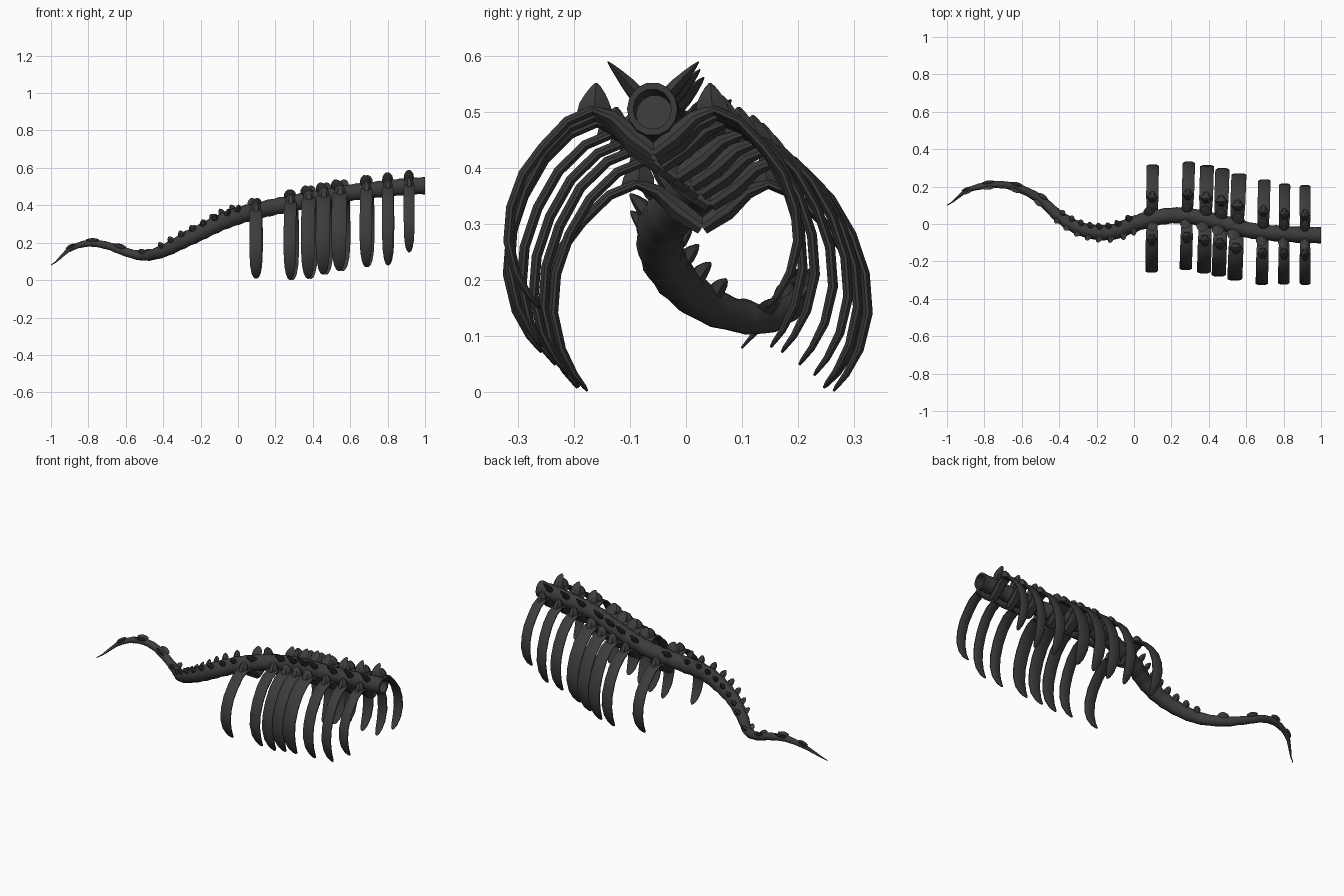
import bpy, bmesh, math
from mathutils import Vector

if "Cube" in bpy.data.objects:
    bpy.data.objects.remove(bpy.data.objects["Cube"])

bone = bpy.data.materials.new("dark_bone")
bone.diffuse_color = (0.045, 0.045, 0.045, 1)
bone.use_nodes = True
bone.node_tree.nodes["Principled BSDF"].inputs["Base Color"].default_value = bone.diffuse_color

# Spine path sampled every 0.1 in x, from tail tip to neck
YS = [.10, .175, .205, .21, .185, .13, .04, -.02, -.045, -.04, 0,
      .03, .045, .042, .022, 0, -.03, -.045, -.053, -.058, -.06]
ZS = [.08, .165, .197, .185, .15, .13, .155, .205, .255, .305, .343,
      .37, .393, .413, .433, .45, .467, .48, .49, .5, .505]
RS = [.002, .012, .018, .02, .022, .026, .032, .037, .041, .043, .044,
      .043, .043, .043, .043, .043, .043, .043, .043, .044, .044]


def sample(tab, x):
    t = min(max((x + 1) * 10, 0), 20)
    i = min(int(t), 19)
    f = t - i
    a, b, c, d = (tab[min(max(k, 0), 20)] for k in (i - 1, i, i + 1, i + 2))
    return b + .5 * f * (c - a + f * (2*a - 5*b + 4*c - d + f * (3*(b - c) + d - a)))


def center(x):
    return Vector((x, sample(YS, x), sample(ZS, x)))


def frame(x):
    t = (center(x + .01) - center(x - .01)).normalized()
    side = Vector((0, 0, 1)).cross(t).normalized()
    return t, side, t.cross(side)


def loft(bm, rings, cap_start=True, cap_end=True):
    vs = [[bm.verts.new(p) for p in r] for r in rings]
    n = len(vs[0])
    for a, b in zip(vs, vs[1:]):
        for i in range(n):
            bm.faces.new((a[i], a[(i+1) % n], b[(i+1) % n], b[i]))
    if cap_start:
        bm.faces.new(vs[0][::-1])
    if cap_end:
        bm.faces.new(vs[-1])


def finish(bm, name):
    bmesh.ops.recalc_face_normals(bm, faces=bm.faces[:])
    me = bpy.data.meshes.new(name)
    bm.to_mesh(me)
    bm.free()
    me.materials.append(bone)
    ob = bpy.data.objects.new(name, me)
    bpy.context.collection.objects.link(ob)
    bpy.ops.object.select_all(action='DESELECT')
    ob.select_set(True)
    bpy.context.view_layer.objects.active = ob
    bpy.ops.object.shade_smooth_by_angle(angle=math.radians(30))


def circle(x, r):
    _, s, u = frame(min(x, .985))
    if x > .98:
        s, u = Vector((0, 1, 0)), Vector((0, 0, 1))
    return [center(x) + r * (s * math.cos(a) + 1.06 * u * math.sin(a))
            for a in (2 * math.pi * k / 14 for k in range(14))]


# Segmented spine and tail with a hollow neck end
bm = bmesh.new()
rings = []
N = 34
for k in range(N):
    for f, g in ((0, 1), (.45, .95), (.9, 1.03)):
        x = -1 + 2 * (k + f) / N
        rings.append(circle(x, sample(RS, x) * g))
rings += [circle(1, .045), circle(1, .034), circle(.85, .033)]
loft(bm, rings)
finish(bm, "spine")

# Ribs: out, down, half thickness, width factor
PROFILE = [(0, -.075, .014, .8), (.04, -.045, .018, .9), (.075, -.012, .013, .95),
           (.11, .002, .009, 1), (.155, -.018, .009, 1), (.2, -.065, .009, 1),
           (.235, -.13, .009, 1), (.257, -.2, .009, 1), (.262, -.27, .009, .98),
           (.248, -.335, .008, .88), (.226, -.38, .006, .65), (.21, -.402, .004, .38),
           (.205, -.41, .002, .12)]
# x, half spread, drop, width, yaw
RIBS = [(.097, .29, .36, .066, .01), (.285, .29, .408, .066, .03),
        (.382, .29, .422, .074, .03), (.463, .29, .414, .076, .035),
        (.55, .287, .41, .08, .04), (.69, .283, .408, .066, .025),
        (.803, .27, .41, .06, .01), (.915, .267, .352, .058, 0)]


def blade(bm, base, tip, along, across, w, t):
    # rounded leaf-shaped plate
    rings = []
    for f, ws, ts in ((0, .8, 1), (.35, 1, .9), (.65, .85, .6), (.88, .5, .3), (1, .12, .08)):
        c = base.lerp(tip, f)
        a, b = along * w * ws, across * t * ts
        rings.append([c + a, c + a * .4 + b, c - a * .4 + b,
                      c - a, c - a * .4 - b, c + a * .4 - b])
    loft(bm, rings)


for n, (x, spread, drop, width, yaw) in enumerate(RIBS):
    c = center(x)
    sy, sz = spread / .271, drop / .41
    bm = bmesh.new()
    for sgn in (-1, 1):
        def place(y, z):
            return c + Vector((sgn * y * sy * yaw, sgn * y * sy, z * (sz if z < -.08 else 1)))
        pts = [place(y, z) for y, z, _, _ in PROFILE]
        rings = []
        for i, (y, z, t, w) in enumerate(PROFILE):
            d = (pts[min(i+1, len(pts)-1)] - pts[max(i-1, 0)]).normalized()
            ax = Vector((1, sgn * 0, 0))
            nr = d.cross(ax).normalized() * t
            h = ax * width * w / 2
            p = pts[i]
            rings.append([p + h + nr * .3, p + h * .6 + nr, p - h * .6 + nr, p - h + nr * .3,
                          p - h - nr * .3, p - h * .6 - nr, p + h * .6 - nr, p + h - nr * .3])
        loft(bm, rings)
        # shoulder spike
        blade(bm, place(.108, -.005), place(.103, .05), Vector((1, 0, 0)),
              Vector((0, 1, 0)), width * .42, .03)
    finish(bm, f"rib_pair_{n + 1}")

# Paired dorsal spines over the ribs and along the tail: x, half width, length
SPINES = [(r[0], r[3] * .45, .05 + .028 * r[0]) for r in RIBS]
SPINES += [(-.005 - .055 * k, .019, .042 - .002 * k) for k in range(8)]
SPINES += [(-.5, .03, .024), (-.64, .035, .02), (-.78, .035, .017), (-.89, .03, .012)]
bm = bmesh.new()
for x, w, length in SPINES:
    t, s, u = frame(x)
    r = sample(RS, x)
    for sgn in (-1, 1):
        d = (s * sgn * .68 + u * .74).normalized()
        blade(bm, center(x) + d * r * .8, center(x) + d * (r + length) + t * .004,
              t, d.cross(t).normalized(), w, min(.013, r * .4))
finish(bm, "dorsal_spines")
